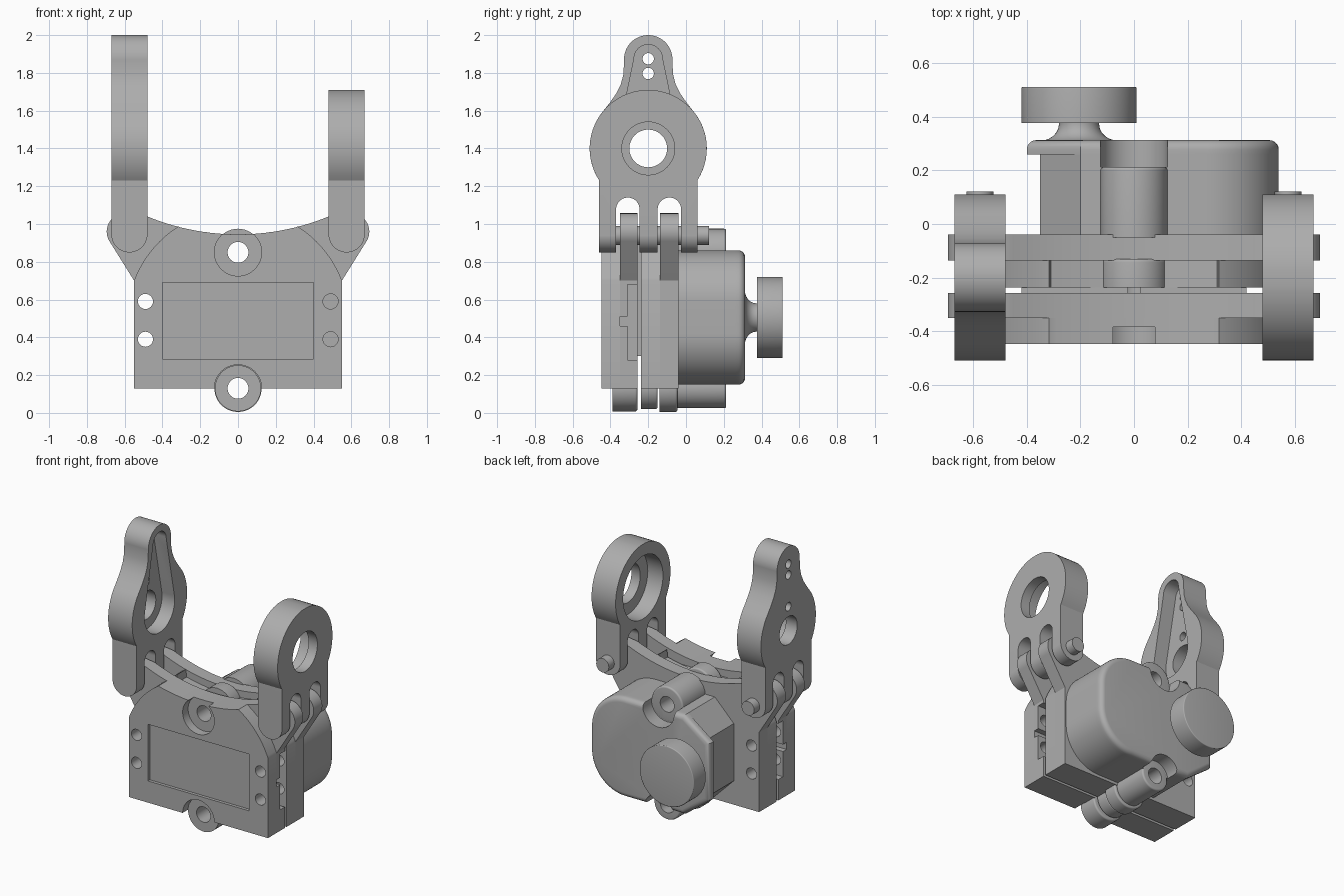
import bpy, bmesh
from math import sin, cos, radians, sqrt
from mathutils import Vector

cube = bpy.data.objects.get("Cube")
if cube:
    bpy.data.objects.remove(cube, do_unlink=True)

grey = bpy.data.materials.new("plain grey")
grey.use_nodes = True
colour = (0.42, 0.42, 0.42, 1)
grey.diffuse_color = colour
grey.node_tree.nodes["Principled BSDF"].inputs["Base Color"].default_value = colour


# Helpers: outlines, extrusions and cuts
def arc(cx, cz, r, start, end, n=24):
    steps = [radians(start + (end - start) * i / n) for i in range(n + 1)]
    return [(cx + r * cos(a), cz + r * sin(a)) for a in steps]


def circle(cx, cz, r, n=48):
    return arc(cx, cz, r, 0, 360, n)[:-1]


def rect(x0, x1, z0, z1):
    return [(x0, z0), (x1, z0), (x1, z1), (x0, z1)]


def mirrored(half, centre=0):
    """Close a half outline, listed bottom to top, about a vertical line."""
    return half + [(2 * centre - x, z) for x, z in reversed(half)]


def prism(name, outline, lo, hi, axis="y", bevel=0):
    bm = bmesh.new()
    place = (lambda u, w, d: (u, d, w)) if axis == "y" else (lambda u, w, d: (d, u, w))
    base = bm.faces.new([bm.verts.new(place(u, w, lo)) for u, w in outline])
    out = bmesh.ops.extrude_face_region(bm, geom=[base])
    moved = [g for g in out["geom"] if isinstance(g, bmesh.types.BMVert)]
    bmesh.ops.translate(bm, verts=moved, vec=Vector(place(0, 0, hi - lo)))
    bmesh.ops.recalc_face_normals(bm, faces=bm.faces)
    if bevel:
        far = set(moved)
        rim = [e for e in bm.edges if e.verts[0] in far and e.verts[1] in far]
        bmesh.ops.bevel(bm, geom=rim, offset=bevel, segments=5, profile=0.5, affect="EDGES")
    mesh = bpy.data.meshes.new(name)
    bm.to_mesh(mesh)
    bm.free()
    mesh.materials.append(grey)
    obj = bpy.data.objects.new(name, mesh)
    bpy.context.collection.objects.link(obj)
    return obj


def carve(obj, outline, lo, hi, axis="y", mode="DIFFERENCE"):
    tool = prism("cutter", outline, lo, hi, axis)
    mod = obj.modifiers.new("cut", "BOOLEAN")
    mod.operation, mod.solver, mod.object = mode, "EXACT", tool
    graph = bpy.context.evaluated_depsgraph_get()
    result = bpy.data.meshes.new_from_object(obj.evaluated_get(graph))
    obj.modifiers.clear()
    obj.data = result
    bpy.data.objects.remove(tool, do_unlink=True)


def hollow_z(x, drop=0):
    """Height of the concave top edge."""
    return 2.205 - sqrt(1.26 ** 2 - x * x) - drop


def hollow(width, drop=0, n=16):
    return [(width * (1 - i / n), hollow_z(width * (1 - i / n), drop)) for i in range(n)]


TOP, LOW = 0.85, 0.13       # screw boss heights
ARM_Y, ARM_Z = -0.2, 1.4    # arm ring centre


def drill(obj):
    for z in (TOP, LOW):
        carve(obj, circle(0, z, 0.055), -1, 1)
    for x in (-0.49, 0.49):
        for z in (0.39, 0.59):
            carve(obj, circle(x, z, 0.04, 24), -1, 1)


# Front cover with window recess and countersunk boss
shoulder = [(0.55, 0.13)] + arc(0, 0.49, 0.589, 21, 57.5)
cover = prism("front_cover", mirrored(shoulder + hollow(0.31)), -0.447, -0.35)
carve(cover, rect(-0.4, 0.4, 0.285, 0.69), -0.6, -0.425)
carve(cover, circle(0, TOP, 0.125), -0.6, -0.385)
carve(cover, circle(0, LOW, 0.125), -0.6, -0.34)
drill(cover)

# Plates carrying the hinge lugs
lugs = [(0.55, 0.13), (0.55, 0.7)] + arc(0.598, 0.96, 0.097, -33, 110) + hollow(0.48)
for name, lo, hi in (("front_lug_plate", -0.35, -0.257), ("back_lug_plate", -0.137, -0.04)):
    plate = prism(name, mirrored(lugs), lo, hi)
    if lo < -0.3:
        for s in (-1, 1):
            x0, x1 = sorted((s * 0.44, s * 0.8))
            carve(plate, rect(x0, x1, 0.28, 0.68), -0.31, -0.2)
            carve(plate, rect(x0, x1, 0.46, 0.51), -0.36, -0.2)
    drill(plate)

# Middle plate and inner core
middle = prism("middle_plate", mirrored(shoulder + hollow(0.31, 0.05)), -0.237, -0.137)
drill(middle)
core = prism("inner_core", rect(-0.42, 0.42, 0.3, 0.9), -0.315, -0.23)
drill(core)

# Screw bosses, top and bottom
for name, z, r, lo, hi in (
        ("top_middle_boss", TOP, 0.125, -0.237, -0.13),
        ("top_back_boss", TOP, 0.125, -0.05, 0.213),
        ("bottom_front_boss", LOW, 0.122, -0.39, -0.257),
        ("bottom_middle_boss", LOW, 0.11, -0.237, -0.15),
        ("bottom_plate_boss", LOW, 0.125, -0.14, -0.045),
        ("bottom_back_boss", LOW, 0.105, -0.05, 0.213)):
    boss = prism(name, circle(0, z, r), lo, hi, bevel=0.012)
    carve(boss, circle(0, z, 0.055), -1, 1)

# Gearbox: round on one end, chamfered on the other, lid lip past the chamfer
def gear_outline(end):
    return (arc(0.27, 0.42, 0.27, -90, 0) + arc(0.27, 0.59, 0.27, 0, 90)
            + [(-0.2, 0.86), (end, 0.71), (end, 0.3), (-0.2, 0.15)])


for name, end, lo, hi, bevel in (("gearbox", -0.35, -0.045, 0.262, 0),
                                 ("gearbox_lid", -0.4, 0.26, 0.313, 0.035)):
    box = prism(name, gear_outline(end), lo, hi, bevel=bevel)
    for z, r in ((TOP, 0.125), (LOW, 0.11)):
        carve(box, circle(0, z, r), 0.212, 1)
        carve(box, circle(0, z, 0.055), -1, 1)

# Output neck and knob
KNOB = (-0.205, 0.505)
bpy.ops.object.select_all(action="DESELECT")
flare = [(0.15 - 0.075 * sin(radians(a)), 0.372 - 0.062 * cos(radians(a))) for a in range(0, 91, 15)]
bm = bmesh.new()
line = [bm.verts.new((KNOB[0] + r, y, KNOB[1])) for r, y in flare + [(0.075, 0.385)]]
edges = [bm.edges.new(pair) for pair in zip(line, line[1:])]
bmesh.ops.spin(bm, geom=line + edges, cent=(KNOB[0], 0, KNOB[1]), axis=(0, 1, 0),
               angle=radians(360), steps=40)
bmesh.ops.remove_doubles(bm, verts=bm.verts, dist=0.0005)
bmesh.ops.recalc_face_normals(bm, faces=bm.faces)
neck_mesh = bpy.data.meshes.new("output_neck")
bm.to_mesh(neck_mesh)
bm.free()
neck_mesh.materials.append(grey)
bpy.context.collection.objects.link(bpy.data.objects.new("output_neck", neck_mesh))
prism("output_knob", circle(*KNOB, 0.215, 64), 0.377, 0.512, bevel=0.006)

# Arms: forked foot with a ring; the right one rises to a tall tip
foot = [(0.06, 0.8), (0.06, 1.23)]
ring = arc(ARM_Y, ARM_Z, 0.31, -33, 90)
neck = (arc(ARM_Y, ARM_Z, 0.31, -33, 40)
        + [(0.005, 1.64), (-0.03, 1.69), (-0.055, 1.74), (-0.068, 1.79)]
        + arc(ARM_Y, 1.872, 0.128, -5, 90))
for name, side, half in (("left_arm", 1, ring), ("right_arm", -1, neck)):
    x0, x1 = sorted((side * 0.48, side * 0.67))
    arm = prism(name, mirrored((foot + half)[:-1], ARM_Y), x0, x1, "x")
    # Rounded foot
    carve(arm, arc(side * 0.575, 0.945, 0.0955, 180, 360) + [(x1 + 0.01, 1.0), (x1 + 0.01, 2.1),
          (x0 - 0.01, 2.1), (x0 - 0.01, 1.0)], -1, 1, mode="INTERSECT")
    # Fork slots
    for y in (-0.308, -0.088):
        carve(arm, [(y - 0.062, 0.7), (y + 0.062, 0.7)] + arc(y, 1.078, 0.062, 0, 180), -1, 1, "x")
    if side > 0:
        carve(arm, circle(ARM_Y, ARM_Z, 0.14), 0, 1, "x")
        carve(arm, circle(ARM_Y, ARM_Z, 0.225), 0, 0.6, "x")
    else:
        # Keyhole recess on the inner face, small holes through
        keyhole = arc(ARM_Y, ARM_Z, 0.17, 170, 370) + arc(ARM_Y, 1.875, 0.075, 0, 180)
        carve(arm, keyhole, -0.58, 0, "x")
        for z, r in ((ARM_Z, 0.1), (1.57, 0.03), (1.797, 0.03), (1.875, 0.03)):
            carve(arm, circle(ARM_Y, z, r, 32), -1, 0, "x")
    # Hinge pin
    prism(name + "_pin", circle(side * 0.575, 0.94, 0.05, 32), -0.455, 0.122)

# Smooth the round walls, keep hard edges
for obj in bpy.context.collection.objects:
    if obj.type == "MESH" and obj.data.materials and obj.data.materials[0] == grey:
        obj.select_set(True)
        bpy.context.view_layer.objects.active = obj
bpy.ops.object.shade_smooth_by_angle(angle=radians(30))
